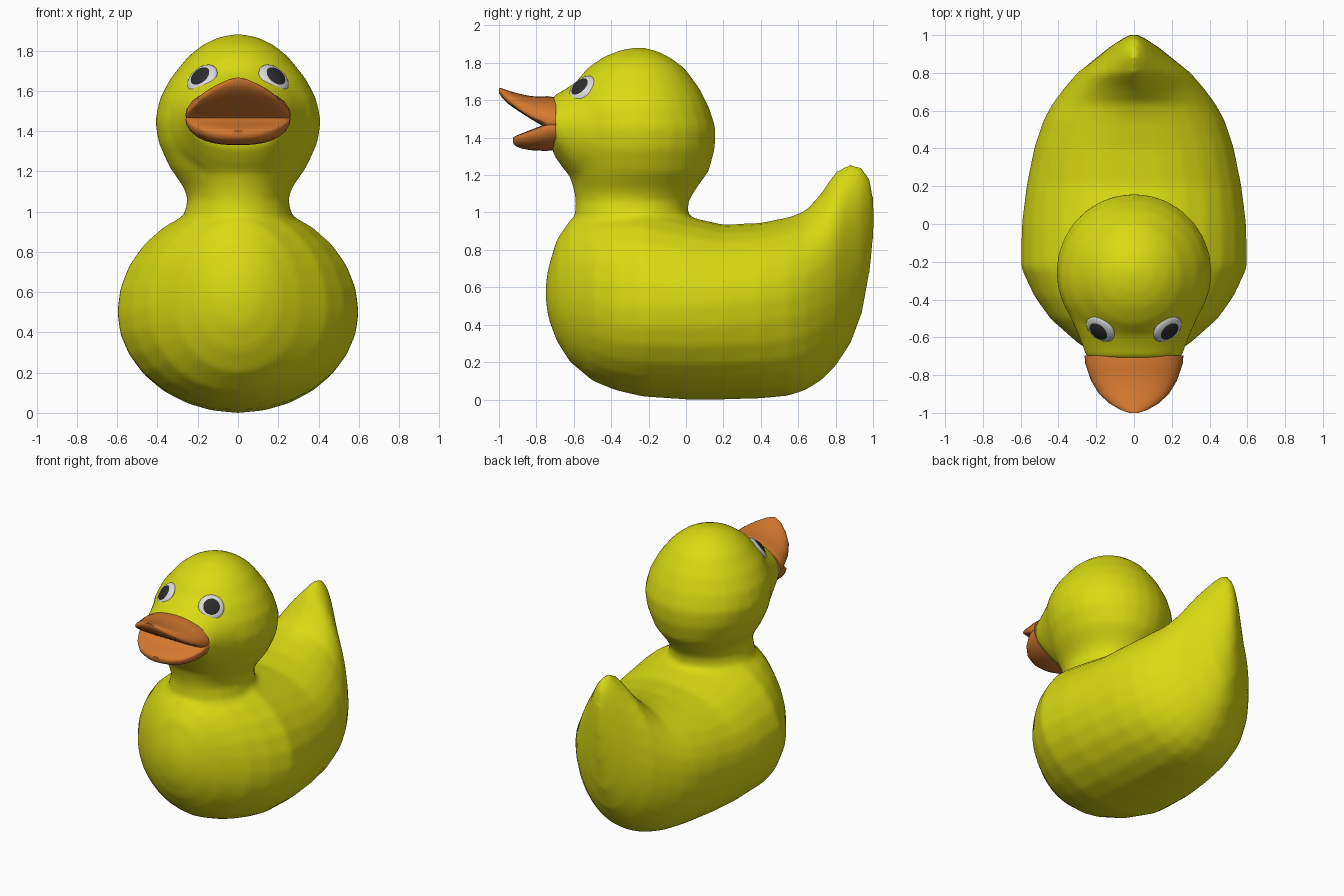
import bpy, bmesh, math
from mathutils import Vector


def material(name, rgb):
    m = bpy.data.materials.new(name)
    m.diffuse_color = (*rgb, 1)
    return m


YELLOW = material("yellow", (0.70, 0.71, 0.006))
ORANGE = material("orange", (0.66, 0.19, 0.028))
WHITE = material("white", (0.70, 0.70, 0.70))
BLACK = material("black", (0.025, 0.025, 0.028))
SIDES = 28


def power(c, e):
    return math.copysign(abs(c) ** e, c)


def upright_ring(y, zb, zt, w, zc, eu=1.0, el=1.0):
    """Cross-section across y; eu / el shape the upper / lower half."""
    ring = []
    for i in range(SIDES):
        t = 2 * math.pi * i / SIDES
        c, s = math.cos(t), math.sin(t)
        z = zc + s * ((zt - zc) if s > 0 else (zc - zb))
        ring.append(Vector((w * power(c, eu if s > 0 else el), y, z)))
    return ring


def level_ring(z, yf, yb, w):
    """Horizontal oval slice from front yf to back yb."""
    return [Vector((w * math.cos(t), (yf + yb) / 2 + (yb - yf) / 2 * math.sin(t), z))
            for t in (2 * math.pi * i / SIDES for i in range(SIDES))]


def loft(bm, rings):
    rows = [[bm.verts.new(p) for p in r] for r in rings]
    for a, b in zip(rows, rows[1:]):
        for i in range(SIDES):
            j = (i + 1) % SIDES
            bm.faces.new((a[i], a[j], b[j], b[i]))
    bm.faces.new(rows[0])
    bm.faces.new(rows[-1])


def finish(bm, name, mat):
    bmesh.ops.recalc_face_normals(bm, faces=bm.faces)
    me = bpy.data.meshes.new(name)
    bm.to_mesh(me)
    bm.free()
    me.materials.append(mat)
    ob = bpy.data.objects.new(name, me)
    bpy.context.collection.objects.link(ob)
    for p in me.polygons:
        p.use_smooth = True
    return ob


# Body and upturned tail: y, bottom, top, half width, widest height, upper shape
BODY = [
    (-0.75, 0.53, 0.62, 0.03, 0.57, 1), (-0.735, 0.43, 0.71, 0.11, 0.57, 1),
    (-0.69, 0.31, 0.86, 0.21, 0.56, 1), (-0.62, 0.20, 0.96, 0.31, 0.54, 1),
    (-0.50, 0.10, 1.02, 0.445, 0.52, 1), (-0.38, 0.05, 1.04, 0.53, 0.50, 1),
    (-0.23, 0.015, 1.04, 0.60, 0.50, 1), (0.0, 0.0, 0.98, 0.595, 0.50, 0.95),
    (0.20, 0.0, 0.935, 0.57, 0.51, 0.9), (0.40, 0.005, 0.945, 0.53, 0.53, 0.9),
    (0.55, 0.02, 0.975, 0.48, 0.55, 1), (0.64, 0.05, 1.01, 0.43, 0.57, 1.15),
    (0.72, 0.10, 1.10, 0.37, 0.60, 1.35), (0.80, 0.18, 1.22, 0.30, 0.64, 1.5),
    (0.88, 0.30, 1.26, 0.20, 0.69, 1.4), (0.94, 0.46, 1.245, 0.125, 0.78, 1.2),
    (0.985, 0.70, 1.18, 0.055, 0.90, 1), (1.003, 0.88, 1.08, 0.02, 0.97, 1)]
# Neck and head: height, front, back, half width
HEAD = [
    (0.85, -0.58, 0.00, 0.28), (1.00, -0.595, 0.01, 0.265), (1.06, -0.59, 0.015, 0.25),
    (1.12, -0.60, 0.05, 0.27), (1.22, -0.63, 0.122, 0.34), (1.34, -0.66, 0.155, 0.395),
    (1.45, -0.67, 0.16, 0.413), (1.56, -0.66, 0.125, 0.39), (1.66, -0.62, 0.075, 0.338),
    (1.77, -0.53, -0.005, 0.25), (1.83, -0.445, -0.085, 0.175),
    (1.865, -0.36, -0.16, 0.10), (1.88, -0.29, -0.22, 0.03)]
# Cheeks running forward to the bill
CHEEKS = [
    (-0.35, 1.12, 1.75, 0.36, 1.45), (-0.50, 1.13, 1.74, 0.335, 1.45),
    (-0.60, 1.17, 1.69, 0.29, 1.46), (-0.66, 1.24, 1.65, 0.268, 1.46),
    (-0.715, 1.32, 1.625, 0.25, 1.46)]

bm = bmesh.new()
loft(bm, [upright_ring(*s) for s in BODY])
loft(bm, [level_ring(*s) for s in HEAD])
loft(bm, [upright_ring(*s) for s in CHEEKS])
body = finish(bm, "body_and_head", YELLOW)
# Fuse the three volumes into one smooth skin
fuse = body.modifiers.new("fuse", 'REMESH')
fuse.mode = 'VOXEL'
fuse.voxel_size = 0.02
fuse.use_smooth_shade = True
soft = body.modifiers.new("soften", 'SMOOTH')
soft.factor = 0.5
soft.iterations = 8

# Open bill: two lofted halves
UPPER = [
    (-0.695, 1.42, 1.615, 0.262, 1.48), (-0.74, 1.42, 1.622, 0.258, 1.485),
    (-0.77, 1.465, 1.62, 0.248, 1.495), (-0.83, 1.50, 1.622, 0.227, 1.515),
    (-0.90, 1.545, 1.637, 0.185, 1.56), (-0.95, 1.58, 1.652, 0.13, 1.60),
    (-0.985, 1.615, 1.664, 0.07, 1.635), (-1.0, 1.64, 1.666, 0.025, 1.655)]
LOWER = [
    (-0.695, 1.335, 1.50, 0.262, 1.46), (-0.74, 1.33, 1.50, 0.258, 1.455),
    (-0.77, 1.33, 1.465, 0.248, 1.44), (-0.83, 1.333, 1.442, 0.215, 1.42),
    (-0.88, 1.342, 1.422, 0.165, 1.40), (-0.91, 1.355, 1.41, 0.105, 1.39),
    (-0.925, 1.372, 1.40, 0.04, 1.385)]
for name, rows, eu, el in (("upper_bill", UPPER, 1.0, 0.6), ("lower_bill", LOWER, 0.6, 0.8)):
    bm = bmesh.new()
    loft(bm, [upright_ring(*r, eu, el) for r in rows])
    ob = finish(bm, name, ORANGE)
    bpy.context.view_layer.objects.active = ob
    ob.select_set(True)
    bpy.ops.object.shade_smooth_by_angle(angle=math.radians(50))
    ob.select_set(False)


# Eyes: shallow domes on both sides of the head
def dome(name, centre, normal, radius, depth, mat):
    bm = bmesh.new()
    bmesh.ops.create_uvsphere(bm, u_segments=24, v_segments=12, radius=1)
    ob = finish(bm, name, mat)
    ob.scale = (radius, radius, depth)
    ob.rotation_euler = normal.to_track_quat('Z', 'Y').to_euler()
    ob.location = centre


for side, sx in (("left", -1), ("right", 1)):
    n = Vector((sx * 0.52, -0.60, 0.61)).normalized()
    c = Vector((sx * 0.177, -0.555, 1.66))
    dome(side + "_eye_white", c, n, 0.086, 0.03, WHITE)
    dome(side + "_pupil", c + n * 0.014, n, 0.06, 0.022, BLACK)
